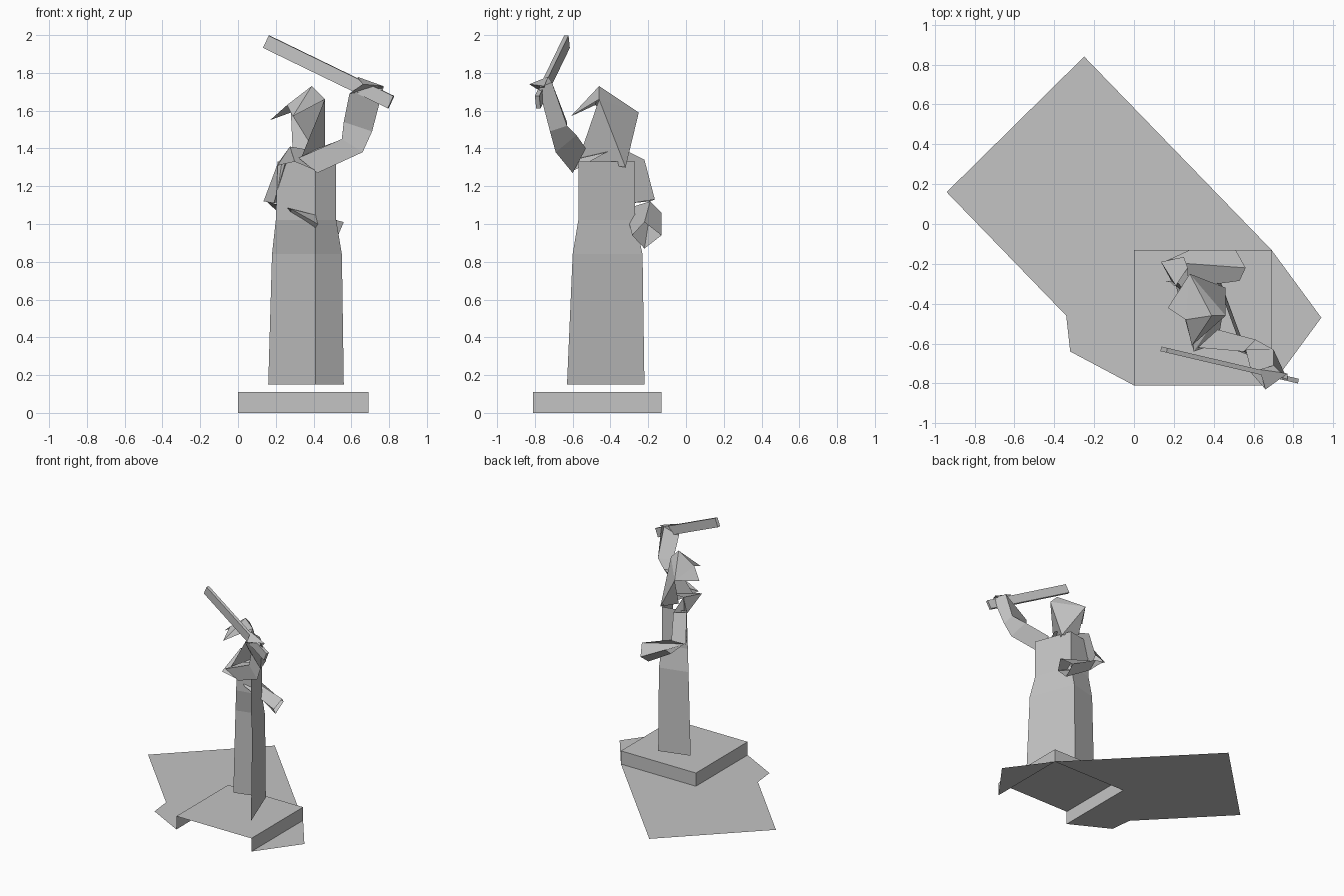
import bpy
import bmesh
from mathutils import Vector

default_cube = bpy.data.objects.get("Cube")
if default_cube:
    bpy.data.objects.remove(default_cube, do_unlink=True)

# One plain grey for the whole statue
grey = bpy.data.materials.new("plain grey")
grey.use_nodes = True
shade = (.55, .55, .55, 1)
grey.diffuse_color = shade
grey.node_tree.nodes["Principled BSDF"].inputs["Base Color"].default_value = shade


def finish(name, bm, recalculate=True):
    """Turn a bmesh into a flat shaded object with the grey material."""
    if recalculate:
        bmesh.ops.recalc_face_normals(bm, faces=bm.faces)
    mesh = bpy.data.meshes.new(name)
    bm.to_mesh(mesh)
    bm.free()
    mesh.materials.append(grey)
    built = bpy.data.objects.new(name, mesh)
    bpy.context.collection.objects.link(built)
    return built


def sheet(name, corners, outlines):
    """Build folded sheets; each outline is a word of single letter corners."""
    bm = bmesh.new()
    verts = {letter: bm.verts.new(place) for letter, place in corners.items()}
    for outline in outlines.split():
        bm.faces.new([verts[letter] for letter in outline])
    return finish(name, bm)


def loft(name, rings, closed=True, cap_start=False, cap_end=False):
    """Skin a list of equal sized rings of points."""
    bm = bmesh.new()
    skins = [[bm.verts.new(place) for place in ring] for ring in rings]
    count = len(skins[0])
    for low, high in zip(skins, skins[1:]):
        for i in range(count if closed else count - 1):
            j = (i + 1) % count
            bm.faces.new((low[i], low[j], high[j], high[i]))
    if cap_start:
        bm.faces.new(skins[0])
    if cap_end:
        bm.faces.new(skins[-1])
    return finish(name, bm)


def open_box(name, low, high, removed):
    """Build a box and leave out the sides facing the removed directions."""
    bm = bmesh.new()
    bmesh.ops.create_cube(bm, size=1)
    low, high = Vector(low), Vector(high)
    for vert in bm.verts:
        vert.co = (low + high) / 2 + vert.co * (high - low)
    bm.normal_update()
    unwanted = [face for face in bm.faces
                if any(face.normal.dot(Vector(way)) > .9 for way in removed)]
    bmesh.ops.delete(bm, geom=unwanted, context="FACES")
    return finish(name, bm, recalculate=False)


# Plinth: a hollow slab without underside or front wall
front, down = (0, -1, 0), (0, 0, -1)
left, right, near, far = 0, .69, -.81, -.13
open_box("plinth", (left, near, 0), (right, far, .11), (front, down))

# Flat ground pieces reaching around the plinth
sheet("ground_sheet", {
    "a": (right, far, 0), "b": (-.25, .84, 0), "c": (-.94, .16, 0),
    "d": (-.34, -.46, 0), "e": (-.32, -.64, 0),
    "f": (left, near, 0), "g": (left, far, 0),
    "h": (.94, -.47, 0), "i": (right, near, 0),
}, "abcdefg aih")

# Robe: a side wall and a back wall, open towards the front
robe_levels = (
    (.15, (.56, -.63), (.41, -.22), (.16, -.29)),
    (.84, (.55, -.6), (.41, -.23), (.18, -.29)),
    (1.02, (.52, -.57), (.41, -.27), (.2, -.31)),
    (1.33, (.52, -.57), (.41, -.27), (.21, -.31)),
)
loft("robe", [[(x, y, height) for x, y in section]
              for height, *section in robe_levels], closed=False)

# Hood: pointed, with two peaks at the front and an open face
sheet("hood", {
    "p": (.39, -.46, 1.73),   # crown
    "r": (.46, -.46, 1.66),   # side
    "t": (.28, -.25, 1.59),   # back
    "l": (.17, -.42, 1.55),   # one peak
    "f": (.29, -.61, 1.57),   # other peak
    "m": (.26, -.48, 1.63),   # notch
    "u": (.46, -.32, 1.3),    # hem, side
    "v": (.33, -.57, 1.34),   # hem, front
    "w": (.29, -.32, 1.37),   # hem, back
}, "ptm tlm pmf pfr prt rut ruv tuw")

# Shoulder cloth between the two arms
sheet("shoulder_cloth", {
    "k": (.275, -.36, 1.41), "g": (.3, -.64, 1.33),
    "a": (.42, -.6, 1.28), "b": (.45, -.42, 1.38), "c": (.21, -.31, 1.31),
}, "kgb gab kcg")

# Raised arm: upper arm, elbow, forearm and cuff
cuff = [(.59, -.75, 1.69), (.7, -.71, 1.75), (.77, -.78, 1.72)]
loft("raised_arm", [
    [(.32, -.62, 1.35), (.42, -.53, 1.4), (.42, -.6, 1.27)],
    [(.55, -.64, 1.45), (.61, -.58, 1.47), (.66, -.69, 1.38)],
    [(.56, -.63, 1.54), (.7, -.63, 1.52), (.71, -.72, 1.49)],
    cuff,
])
loft("raised_hand", [
    cuff, [(.66, -.83, 1.74), (.63, -.73, 1.78), (.77, -.75, 1.73)],
], cap_end=True)

# Staff: a slim bar held level above the head
start, end = Vector((.15, -.63, 1.965)), Vector((.81, -.785, 1.645))
axis = (end - start).normalized()
side = axis.cross(Vector((0, 0, 1))).normalized()
rise = side.cross(axis) * .036
side *= .012
loft("staff", [[point + rise + side, point + rise - side,
                point - rise - side, point - rise + side]
               for point in (start, end)], cap_start=True, cap_end=True)

# Lowered arm: drops from the shoulder, then folds behind the back
loft("lowered_upper_arm", [
    [(.275, -.36, 1.41), (.21, -.31, 1.32), (.27, -.22, 1.34)],
    [(.19, -.29, 1.11), (.135, -.19, 1.12), (.25, -.165, 1.13)],
])
loft("lowered_forearm", [
    [(.15, -.19, 1.12), (.28, -.13, 1.06), (.28, -.2, 1), (.28, -.32, 1.08)],
    [(.56, -.22, 1.01), (.51, -.13, .94), (.5, -.22, .87), (.53, -.285, .94)],
], cap_start=True)
